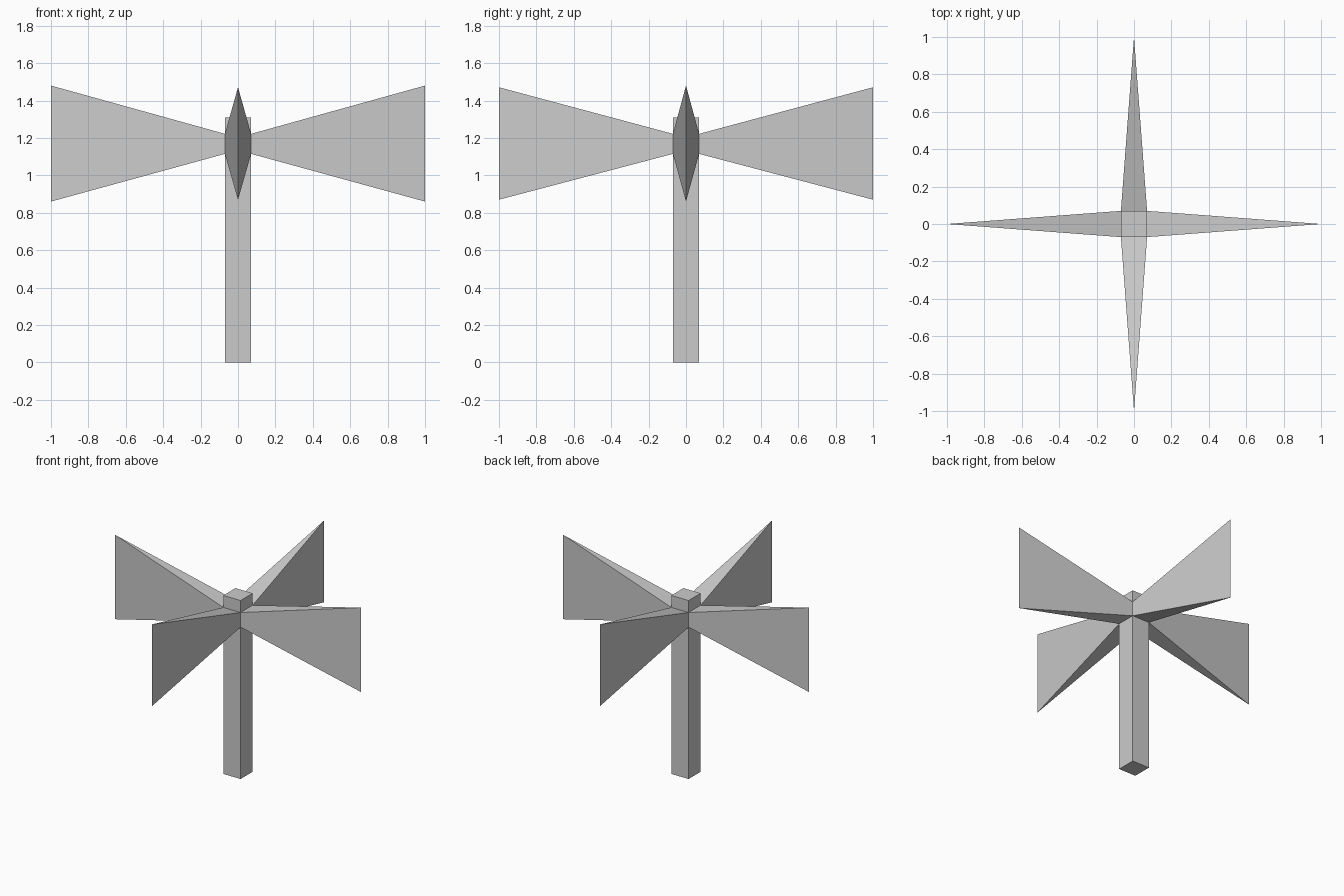
import bpy, bmesh
from math import pi
from mathutils import Matrix

if "Cube" in bpy.data.objects:
    bpy.data.objects.remove(bpy.data.objects["Cube"])

W = 0.07                    # half width of the post
ROOT_Z = (1.115, 1.222)     # blade height range where it meets the post


def finish(name, bm):
    bmesh.ops.recalc_face_normals(bm, faces=bm.faces)
    mesh = bpy.data.meshes.new(name)
    bm.to_mesh(mesh)
    bm.free()
    obj = bpy.data.objects.new(name, mesh)
    bpy.context.collection.objects.link(obj)


def blade(name, angle, tip_z):
    # Wedge: square-cut root on the post, flaring to a vertical knife edge
    bm = bmesh.new()
    points = [(W, y, z) for y in (-W, W) for z in ROOT_Z]
    points += [(1.0, 0, z) for z in tip_z]
    for p in points:
        bm.verts.new(p)
    bmesh.ops.convex_hull(bm, input=bm.verts[:])
    bmesh.ops.dissolve_limit(bm, angle_limit=0.01, verts=bm.verts[:], edges=bm.edges[:])
    bmesh.ops.rotate(bm, verts=bm.verts[:], matrix=Matrix.Rotation(angle, 3, 'Z'))
    finish(name, bm)


# Square post
post = bmesh.new()
bmesh.ops.create_cube(post, size=1)
bmesh.ops.scale(post, verts=post.verts[:], vec=(2 * W, 2 * W, 1.31))
bmesh.ops.translate(post, verts=post.verts[:], vec=(0, 0, 0.655))
finish("post", post)

# Four blades; the front and back pair is slightly shorter
for i, side in enumerate(("right", "back", "left", "front")):
    blade(side + "_blade", i * pi / 2, (0.87, 1.471) if i % 2 else (0.86, 1.48))
